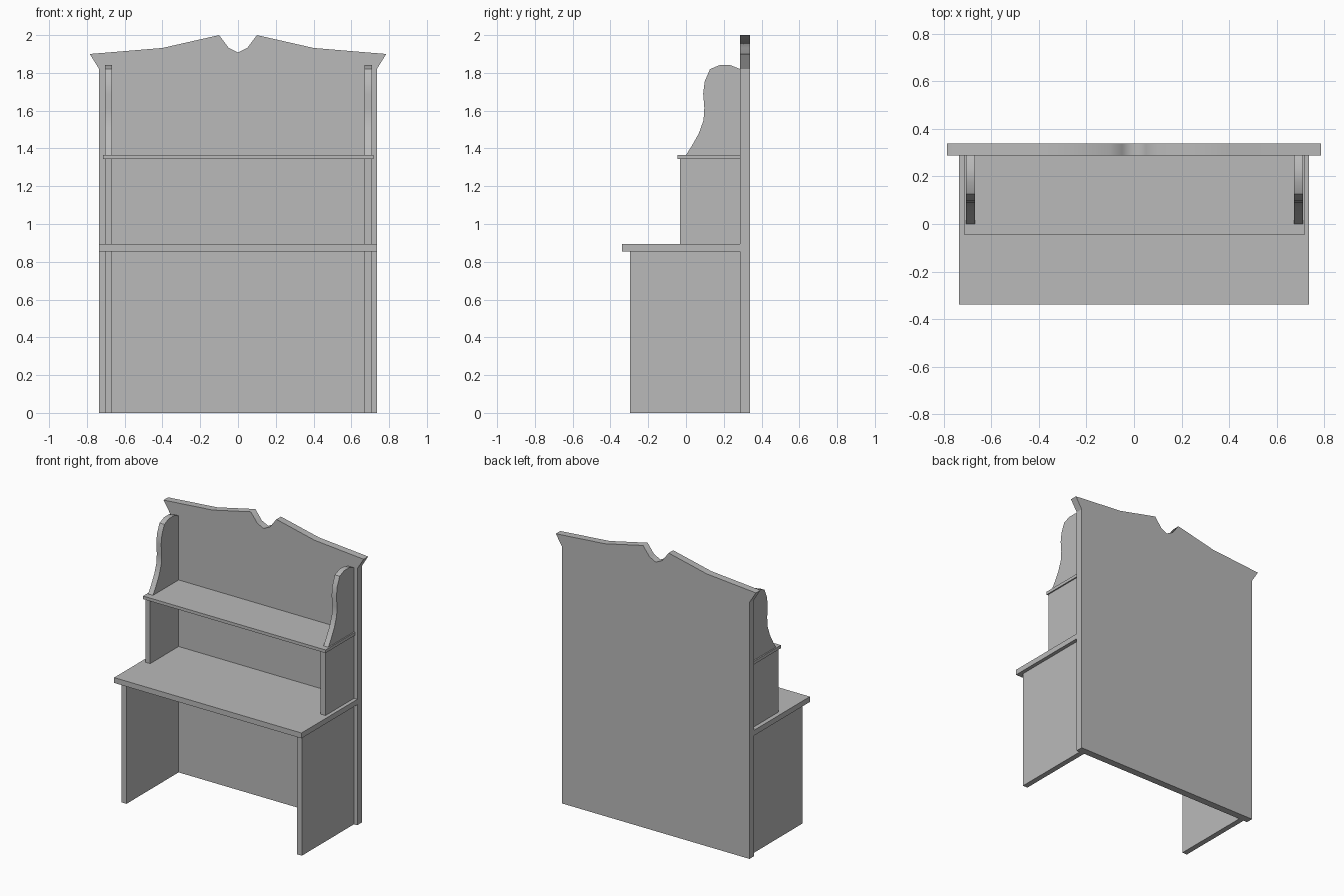
import bpy, bmesh, math
from mathutils import Vector

if "Cube" in bpy.data.objects:
    bpy.data.objects.remove(bpy.data.objects["Cube"])

BACK = 0.287          # front face of the back panel
SIDE = (0.669, 0.707)  # inner and outer x of the side boards
SHIFT = 0.002         # the inner parts sit slightly to the right

grey = bpy.data.materials.new("dark_grey")
grey.diffuse_color = (0.49, 0.49, 0.49, 1)
grey.use_nodes = True
grey.node_tree.nodes["Principled BSDF"].inputs["Base Color"].default_value = grey.diffuse_color


def finish(name, bm):
    bmesh.ops.recalc_face_normals(bm, faces=bm.faces)
    mesh = bpy.data.meshes.new(name)
    bm.to_mesh(mesh)
    bm.free()
    mesh.materials.append(grey)
    obj = bpy.data.objects.new(name, mesh)
    bpy.context.collection.objects.link(obj)
    bpy.ops.object.select_all(action='DESELECT')
    obj.select_set(True)
    bpy.context.view_layer.objects.active = obj
    bpy.ops.object.shade_smooth_by_angle(angle=math.radians(30))
    return obj


def extrude(name, points, offset):
    """Solid from a planar outline pushed along offset."""
    bm = bmesh.new()
    face = bm.faces.new([bm.verts.new(p) for p in points])
    new = bmesh.ops.extrude_face_region(bm, geom=[face])["geom"]
    verts = [v for v in new if isinstance(v, bmesh.types.BMVert)]
    bmesh.ops.translate(bm, verts=verts, vec=Vector(offset))
    return finish(name, bm)


def board(name, x0, x1, y0, z0, z1):
    pts = [(x0, y0, z0), (x1, y0, z0), (x1, y0, z1), (x0, y0, z1)]
    return extrude(name, pts, (0, BACK - y0, 0))


def side_pair(name, profile):
    """Upright boards on both sides from a y/z profile."""
    t = SIDE[1] - SIDE[0]
    for label, x in (("right", SIDE[0]), ("left", -SIDE[1])):
        pts = [(x + SHIFT, y, z) for y, z in profile]
        extrude(f"{label}_{name}", pts, (t, 0, 0))


# Back panel with flared, notched crest
half = [(0.735, 0), (0.735, 1.82), (0.785, 1.90), (0.40, 1.932),
        (0.10, 2.0), (0.05, 1.933)]
outline = half + [(0, 1.908)] + [(-x, z) for x, z in reversed(half)]
panel = extrude("back_panel", [(x, BACK, z) for x, z in outline],
                (0, 0.338 - BACK, 0))

# Shade the crest and notch as one smooth run
for edge in panel.data.edges:
    a, b = (panel.data.vertices[i].co for i in edge.vertices)
    if abs(a.y - b.y) > 0.01 and a.z > 1.905:
        edge.use_edge_sharp = False

# Worktop and shelf
board("worktop", -0.735, 0.735, -0.338, 0.855, 0.893)
board("shelf", -0.714, 0.718, -0.044, 1.343, 1.365)

# Lower and middle side boards
for name, y, z0, z1 in (("lower_side", -0.297, 0, 0.855),
                        ("middle_side", -0.032, 0.893, 1.343)):
    side_pair(name, [(y, z0), (BACK, z0), (BACK, z1), (y, z1)])

# Curved upper side boards
side_pair("curved_side", [
    (BACK, 1.365), (0.0, 1.365), (0.03, 1.412), (0.068, 1.48), (0.093, 1.55),
    (0.097, 1.615), (0.091, 1.69), (0.099, 1.755), (0.127, 1.82),
    (0.178, 1.841), (0.235, 1.841), (BACK, 1.82)])
